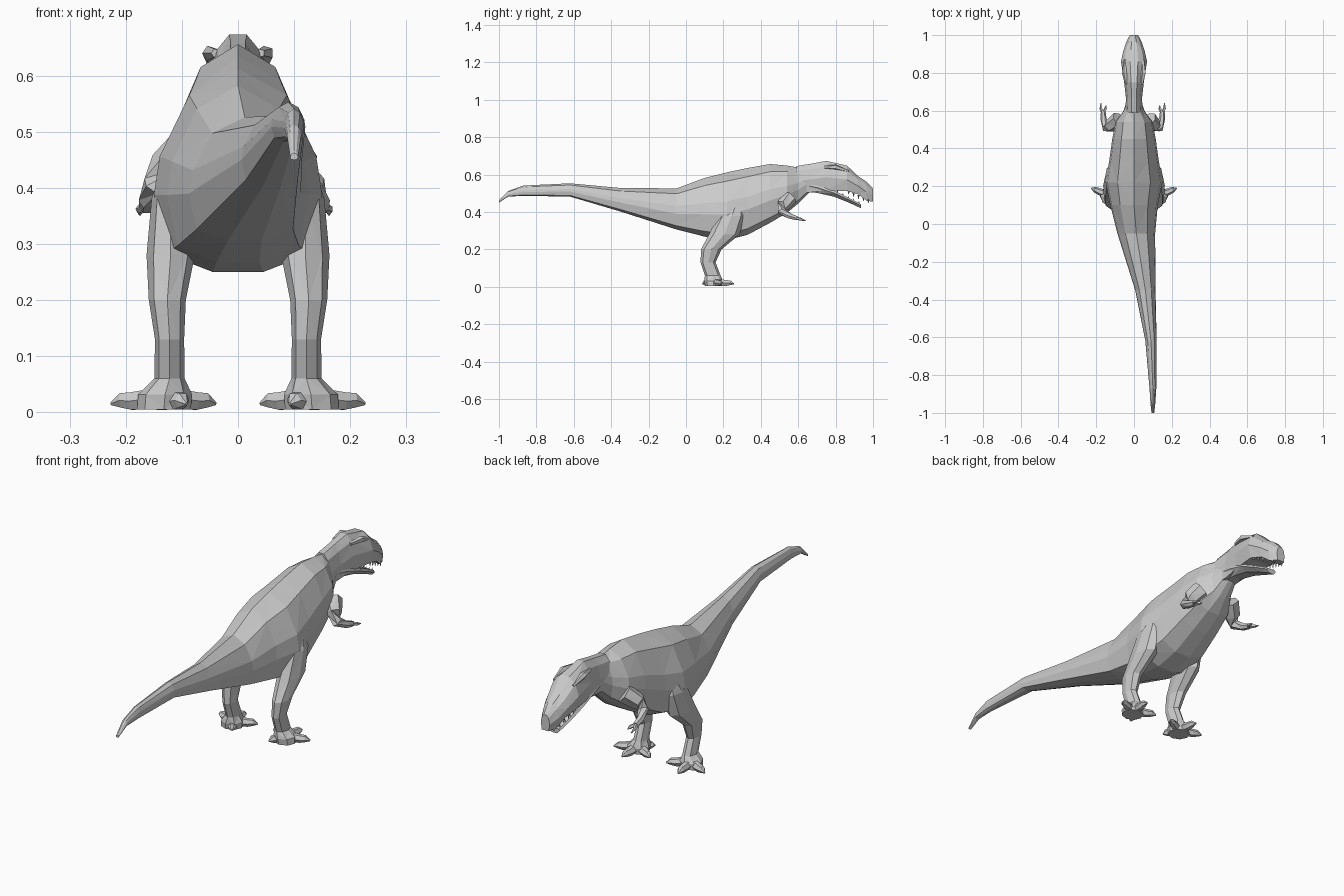
import bpy
import bmesh
from math import sin, cos, pi
from mathutils import Vector

if "Cube" in bpy.data.objects:
    bpy.data.objects.remove(bpy.data.objects["Cube"])


def loft(name, rings):
    """Skin a list of equal-length point rings into a closed faceted mesh."""
    bm = bmesh.new()
    rows = [[bm.verts.new(p) for p in ring] for ring in rings]
    n = len(rows[0])
    for i, (a, b) in enumerate(zip(rows, rows[1:])):
        for j in range(n):
            k = (j + 1) % n
            if (i + j) % 2:
                bm.faces.new((a[j], a[k], b[k]))
                bm.faces.new((a[j], b[k], b[j]))
            else:
                bm.faces.new((a[j], a[k], b[j]))
                bm.faces.new((a[k], b[k], b[j]))
    bm.faces.new(rows[0])
    bm.faces.new(rows[-1])
    bmesh.ops.recalc_face_normals(bm, faces=bm.faces[:])
    mesh = bpy.data.meshes.new(name)
    bm.to_mesh(mesh)
    bm.free()
    ob = bpy.data.objects.new(name, mesh)
    bpy.context.collection.objects.link(ob)
    return ob


def section(half, y, cx, w, top, bottom):
    """Symmetric cross-section from a half profile of (width, height) fractions."""
    right = [(f, h) for f, h in half]
    left = [(-f, h) for f, h in reversed(half) if f > 0]
    return [(cx + f * w, y, bottom + h * (top - bottom)) for f, h in right + left]


def tube(name, path, sides=6):
    """Tapered limb along (x, y, z, radius) points."""
    pts = [Vector(p[:3]) for p in path]
    rings = []
    for i, p in enumerate(path):
        d = pts[min(i + 1, len(pts) - 1)] - pts[max(i - 1, 0)]
        q = d.to_track_quat('Z', 'Y')
        rings.append([pts[i] + q @ Vector((p[3] * cos(2 * pi * j / sides),
                                           p[3] * sin(2 * pi * j / sides), 0))
                      for j in range(sides)])
    return loft(name, rings)


# Body, neck and tail: y, centre x, half width, top, bottom
BODY_HALF = [(0, 1), (.58, .87), (.93, .57), (1, .38), (.86, .09), (.3, 0)]
body = [
    (-1.0, .10, .007, .462, .450), (-.95, .10, .013, .512, .482),
    (-.87, .10, .018, .541, .486), (-.62, .09, .030, .553, .482),
    (-.35, .06, .054, .528, .402), (-.05, .012, .100, .526, .306),
    (.10, 0, .126, .582, .268), (.22, 0, .150, .612, .250),
    (.33, 0, .132, .635, .278), (.45, 0, .115, .656, .342),
    (.54, 0, .098, .648, .395), (.60, 0, .055, .638, .445),
    (.66, 0, .036, .642, .505),
]
loft("body_and_tail", [section(BODY_HALF, *s) for s in body])

# Skull with upper jaw
HEAD_HALF = [(.3, 1), (.75, .82), (1, .45), (.8, 0)]
skull = [
    (.59, 0, .045, .645, .500), (.67, 0, .043, .658, .505),
    (.75, 0, .052, .673, .515), (.86, 0, .069, .648, .512),
    (.92, 0, .056, .592, .495), (.965, 0, .040, .562, .460),
    (1.0, 0, .022, .525, .455),
]
loft("skull", [section(HEAD_HALF, *s) for s in skull])

# Lower jaw
JAW_HALF = [(.85, 1), (1, .6), (.5, 0)]
jaw = [
    (.62, 0, .036, .570, .508), (.70, 0, .044, .550, .502),
    (.79, 0, .050, .515, .482), (.87, 0, .042, .476, .450),
    (.935, 0, .026, .442, .420),
]
loft("lower_jaw", [section(JAW_HALF, *s) for s in jaw])

for side, label in ((1, "right"), (-1, "left")):
    # Brow ridges
    tube("brow_" + label, [(side * .040, .74, .640, .008), (side * .050, .80, .640, .014),
                           (side * .048, .87, .618, .006)], 5)

    # Teeth
    for i in range(5):
        t = i / 4
        x, y = .048 - .022 * t, .87 + .105 * t
        z = .508 - .045 * t
        tube(f"upper_tooth_{label}_{i}", [(side * x, y, z + .006, .006),
                                          (side * x, y, z - .016, .001)], 4)
        y, z = .81 + .115 * t, .503 - .057 * t
        tube(f"lower_tooth_{label}_{i}", [(side * (.040 - .020 * t), y, z - .006, .005),
                                          (side * (.040 - .020 * t), y, z + .012, .001)], 4)

    # Leg from thigh to foot: z, x, y, x radius, y radius
    leg = [
        (.46, .110, .275, .018, .022), (.38, .120, .245, .034, .070),
        (.28, .120, .205, .043, .082), (.20, .126, .135, .033, .055),
        (.13, .122, .118, .026, .040), (.06, .122, .143, .027, .042),
        (.032, .130, .147, .048, .050), (.005, .132, .147, .048, .045),
    ]
    loft("leg_" + label, [[(side * (x + rx * cos(pi * j / 4)), y + ry * sin(pi * j / 4), z)
                           for j in range(8)] for z, x, y, rx, ry in leg])

    # Toes ending in claws
    for name, tx, ty in (("outer", .226, .190), ("middle", .140, .256),
                         ("inner", .040, .198), ("rear", .092, .088)):
        path = []
        for t, z, r in ((0, .026, .022), (.6, .020, .018), (.8, .021, .015), (1, .015, .003)):
            path.append((side * (.13 + (tx - .13) * t), .15 + (ty - .15) * t, z, r))
        tube(f"{name}_toe_{label}", path, 6)

    # Arm with two fingers, the left one held a little wider
    dx = 0 if side > 0 else .013
    tube("arm_" + label, [
        (side * .080, .555, .475, .042), (side * (.112 + dx), .520, .435, .036),
        (side * (.134 + dx), .510, .403, .024), (side * (.148 + dx), .555, .378, .016),
        (side * (.150 + dx), .592, .366, .013)], 6)
    for i, (fx, fy, fz) in enumerate(((.162, .640, .352), (.136, .628, .358))):
        tube(f"finger_{label}_{i}", [
            (side * (.150 + dx), .585, .367, .009),
            (side * ((.15 + fx) / 2 + dx + .006 * (1 - 2 * i)), .612, .362, .008),
            (side * (fx + dx), fy, fz, .002)], 5)
